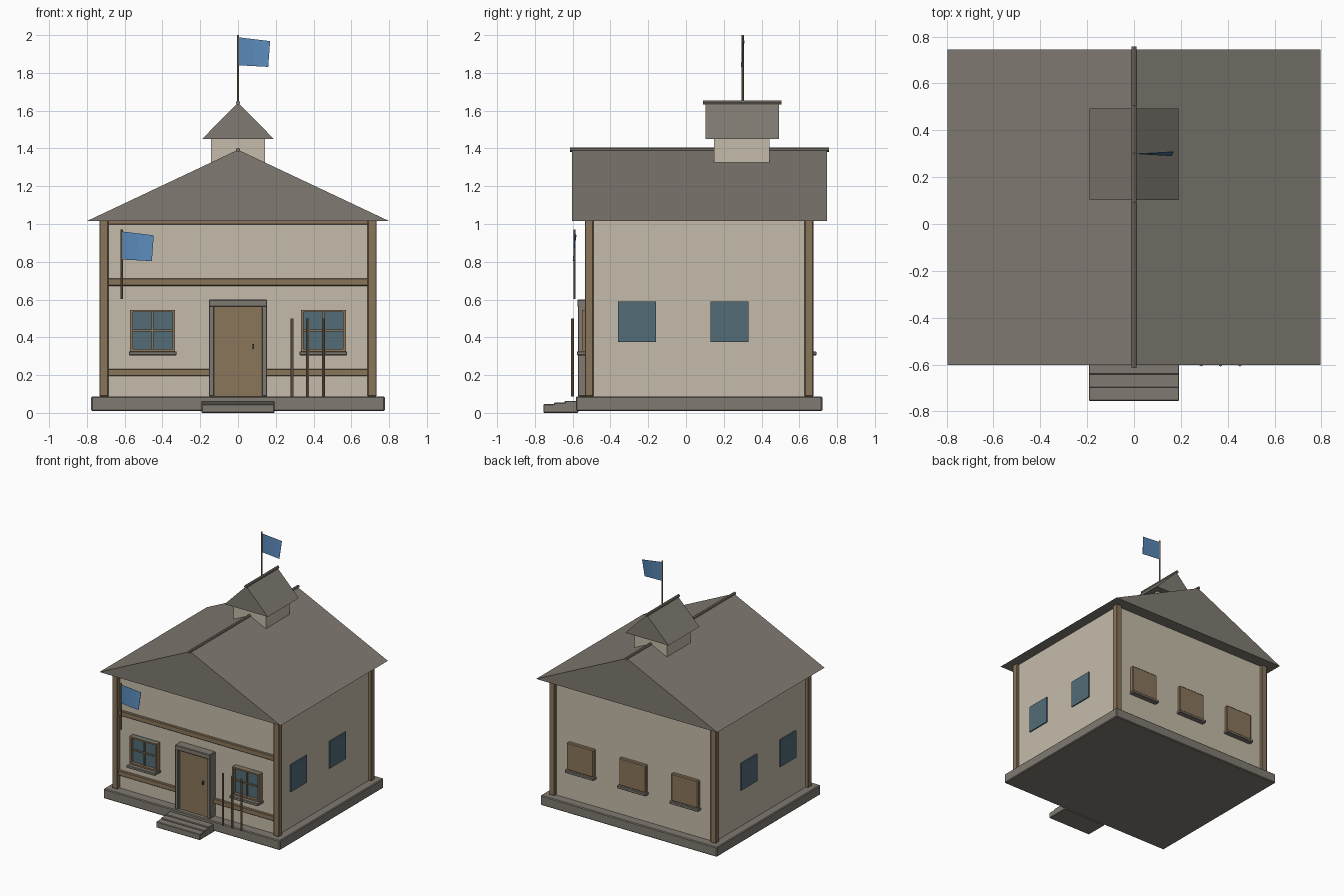
import bpy
import bmesh
from mathutils import Vector

if "Cube" in bpy.data.objects:
    bpy.data.objects.remove(bpy.data.objects["Cube"], do_unlink=True)


def material(name, r, g, b):
    m = bpy.data.materials.new(name)
    m.use_nodes = True
    m.diffuse_color = (r, g, b, 1)
    m.node_tree.nodes["Principled BSDF"].inputs["Base Color"].default_value = (r, g, b, 1)
    return m


PLASTER = material("cream plaster", 0.56, 0.50, 0.40)
STONE = material("grey stone", 0.215, 0.195, 0.165)
WOOD = material("brown wood", 0.255, 0.18, 0.105)
GLASS = material("blue glass", 0.085, 0.15, 0.18)
CLOTH = material("blue cloth", 0.10, 0.245, 0.48)
IRON = material("dark iron", 0.05, 0.05, 0.05)


def finish(name, bm, mat, bevel=0):
    bmesh.ops.recalc_face_normals(bm, faces=bm.faces)
    mesh = bpy.data.meshes.new(name)
    bm.to_mesh(mesh)
    bm.free()
    mesh.materials.append(mat)
    ob = bpy.data.objects.new(name, mesh)
    bpy.context.scene.collection.objects.link(ob)
    if bevel:
        mod = ob.modifiers.new("Bevel", 'BEVEL')
        mod.width = bevel
        mod.segments = 1
    return ob


def box(name, x, y, z, mat, bevel=0):
    """Box from (min, max) ranges on each axis."""
    bm = bmesh.new()
    bmesh.ops.create_cube(bm, size=1)
    for v in bm.verts:
        v.co = Vector([(r[0] + r[1]) / 2 + c * (r[1] - r[0]) for r, c in zip((x, y, z), v.co)])
    return finish(name, bm, mat, bevel)


def rod(name, start, end, radius, mat, sides=8):
    a, b = Vector(start), Vector(end)
    bm = bmesh.new()
    bmesh.ops.create_cone(bm, cap_ends=True, segments=sides, radius1=radius,
                          radius2=radius, depth=(b - a).length)
    turn = (b - a).to_track_quat('Z', 'Y')
    for v in bm.verts:
        v.co = turn @ v.co + (a + b) / 2
    return finish(name, bm, mat)


def gable_roof(name, half, y0, y1, eave, peak):
    """Solid triangular prism with a round ridge pole."""
    bm = bmesh.new()
    tri = [bm.verts.new(p) for p in ((-half, y0, eave), (half, y0, eave), (0, y0, peak))]
    face = bm.faces.new(tri)
    ext = bmesh.ops.extrude_face_region(bm, geom=[face], use_keep_orig=True)
    for v in ext["geom"]:
        if isinstance(v, bmesh.types.BMVert):
            v.co.y = y1
    finish(name, bm, STONE)
    rod(name + "_ridge", (0, y0 - 0.012, peak), (0, y1 + 0.012, peak), 0.011, STONE)


def flag(name, x, y, bottom, top):
    """Pole with a twisted banner near its top."""
    rod(name + "_pole", (x, y, bottom), (x, y, top), 0.006, WOOD)
    bm = bmesh.new()
    steps = 4
    rows = []
    for i in range(steps + 1):
        t = i / steps
        twist = 0.009 * t
        rows.append((bm.verts.new((x + 0.005 + 0.165 * t, y + twist, top - 0.012 - 0.02 * t)),
                     bm.verts.new((x + 0.005 + 0.155 * t, y - twist, top - 0.16 - 0.008 * t))))
    for a, b in zip(rows, rows[1:]):
        bm.faces.new((a[0], a[1], b[1], b[0]))
    ob = finish(name + "_cloth", bm, CLOTH)
    mod = ob.modifiers.new("Solidify", 'SOLIDIFY')
    mod.thickness = 0.002
    mod.offset = 0


def span(c, half):
    return (c - half, c + half)


def out(wall, sign, depth):
    """Range from just inside a wall to a depth outside it."""
    return tuple(sorted((wall - sign * 0.02, wall + sign * depth)))


# Main dimensions
FRONT, BACK, SIDE = -0.505, 0.65, 0.71
FLOOR, EAVE = 0.087, 1.017

# Foundation, steps and walls
box("foundation", (-0.777, 0.777), (-0.583, 0.722), (0.01, FLOOR), STONE, 0.006)
for i in range(3):
    box(f"step_{i + 1}", (-0.193, 0.193), (-0.755 + 0.056 * i, -0.57),
        (0, 0.047 + 0.008 * i), STONE, 0.004)
box("walls", (-SIDE, SIDE), (FRONT, BACK), (FLOOR, EAVE), PLASTER)

# Corner posts and front beams
for sx in (-1, 1):
    for label, y in (("front", -0.513), ("back", 0.651)):
        box(f"{label}_post", span(sx * 0.71, 0.024), span(y, 0.023),
            (FLOOR, EAVE + 0.003), WOOD, 0.004)
for label, z in (("low", (0.195, 0.233)), ("middle", (0.673, 0.712)), ("top", (0.998, 1.035))):
    box(f"{label}_beam", (-0.69, 0.69), out(FRONT, -1, 0.02), z, WOOD, 0.003)

# Main roof and roof turret
gable_roof("roof", 0.797, -0.603, 0.746, EAVE, 1.393)
box("turret_walls", (-0.142, 0.142), (0.147, 0.443), (1.28, 1.452), PLASTER)
gable_roof("turret_roof", 0.19, 0.103, 0.493, 1.45, 1.643)

# Door with stone surround
for sx in (-1, 1):
    box("door_jamb", span(sx * 0.14, 0.014), out(FRONT, -1, 0.068), (FLOOR, 0.6), STONE, 0.004)
box("door_lintel", (-0.154, 0.154), out(FRONT, -1, 0.07), (0.562, 0.6), STONE, 0.004)
box("door", (-0.127, 0.127), out(FRONT, -1, 0.045), (FLOOR, 0.563), WOOD)
box("door_handle", span(0.081, 0.005), (-0.56, -0.545), (0.337, 0.366), IRON, 0.002)

# Framed front windows
for cx in (-0.452, 0.452):
    z0, z1 = 0.325, 0.546
    box("front_window_glass", span(cx, 0.11), out(FRONT, -1, 0.02), (z0, z1), GLASS)
    for sx in (-1, 1):
        box("window_stile", span(cx + sx * 0.112, 0.007), out(FRONT, -1, 0.045), (z0, z1), WOOD)
    for z in (z0 + 0.006, z1 - 0.006):
        box("window_rail", span(cx, 0.118), out(FRONT, -1, 0.044), span(z, 0.006), WOOD)
    box("window_mullion", span(cx, 0.005), out(FRONT, -1, 0.032), (z0, z1), WOOD)
    box("window_crossbar", span(cx, 0.11), out(FRONT, -1, 0.03), span(0.437, 0.005), WOOD)
    box("window_sill", span(cx, 0.126), out(FRONT, -1, 0.073), (0.305, 0.326), STONE, 0.003)

# Shuttered back windows
for cx in (-0.46, 0, 0.46):
    box("back_shutter", span(cx, 0.118), out(BACK, 1, 0.026), (0.325, 0.543), WOOD, 0.006)
    box("back_sill", span(cx, 0.126), out(BACK, 1, 0.04), (0.305, 0.326), STONE, 0.003)

# Plain side windows
for sx in (-1, 1):
    for cy in (-0.26, 0.23):
        box("side_window", out(sx * SIDE, sx, 0.009), span(cy, 0.1), (0.375, 0.59), GLASS)

# Flags and the standing poles by the door
flag("turret_flag", 0, 0.3, 1.64, 2.0)
flag("wall_flag", -0.616, -0.59, 0.603, 0.972)
for x in (0.287, 0.369, 0.452):
    rod("standing_pole", (x, -0.6, FLOOR), (x, -0.6, 0.5), 0.008, WOOD)
